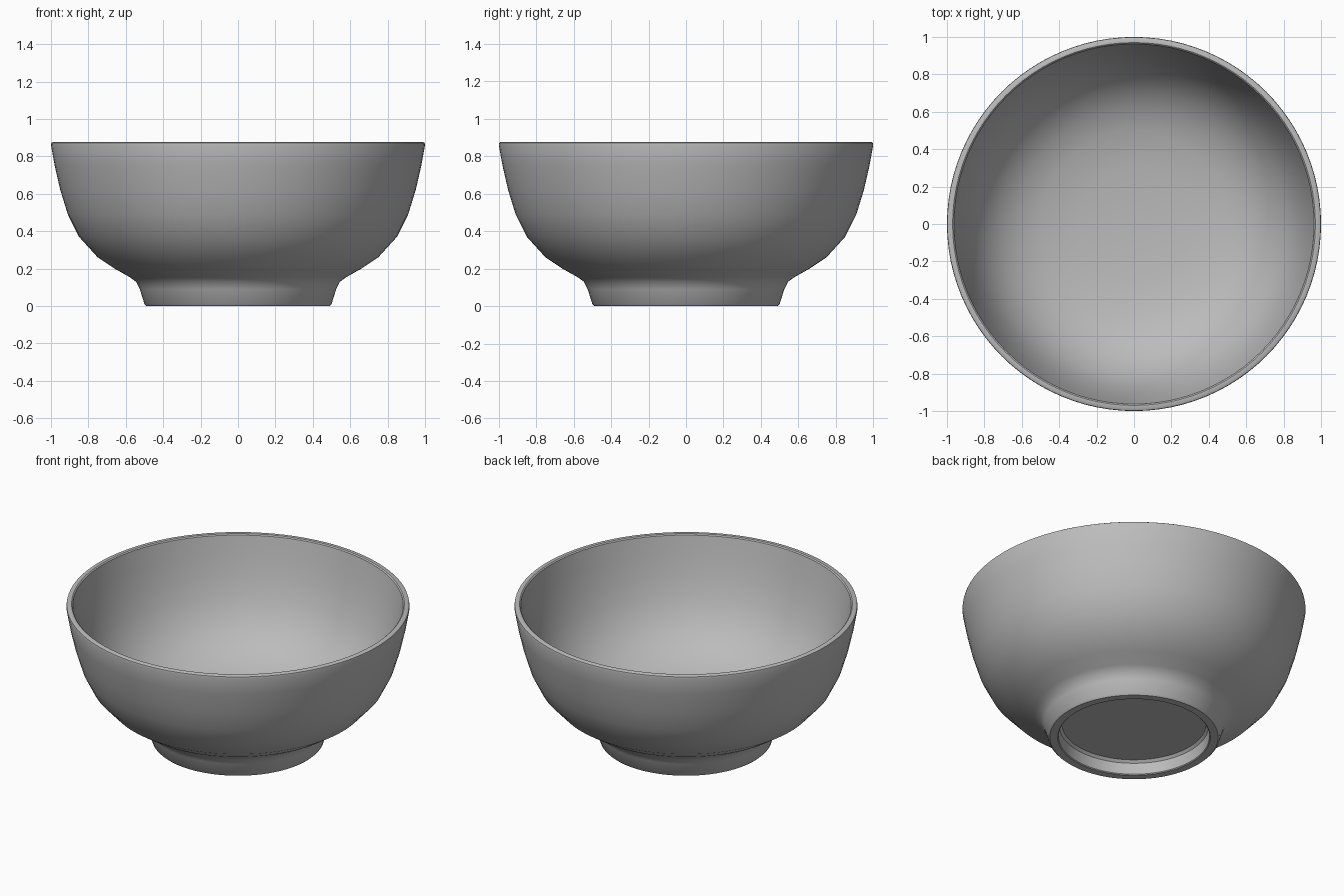
import bpy
import bmesh
import math

cube = bpy.data.objects.get("Cube")
if cube:
    bpy.data.objects.remove(cube, do_unlink=True)

# Single glaze colour
glaze = bpy.data.materials.new("grey_ceramic")
glaze.use_nodes = True
colour = (0.5, 0.5, 0.5, 1)
glaze.diffuse_color = colour
glaze.node_tree.nodes["Principled BSDF"].inputs["Base Color"].default_value = colour

# Cross-section (radius, height): foot recess, foot ring, outer wall, rim, inner wall
foot = [(0, 0.09), (0.42, 0.09), (0.435, 0.075), (0.44, 0.005), (0.445, 0),
        (0.49, 0), (0.5, 0.01), (0.525, 0.09), (0.545, 0.13), (0.58, 0.155)]
outer = [(0.66, 0.2), (0.75, 0.26), (0.85, 0.37), (0.91, 0.49),
         (0.95, 0.62), (0.98, 0.75), (1, 0.86)]
rim = [(0.998, 0.872), (0.992, 0.876), (0.97, 0.876), (0.963, 0.87)]
inner = [(0.94, 0.75), (0.91, 0.63), (0.87, 0.51), (0.81, 0.39),
         (0.72, 0.29), (0.62, 0.225), (0.5, 0.18), (0.3, 0.15), (0, 0.14)]

# Spin the section into the bowl
bm = bmesh.new()
verts = [bm.verts.new((r, 0, z)) for r, z in foot + outer + rim + inner]
edges = [bm.edges.new(pair) for pair in zip(verts, verts[1:])]
bmesh.ops.spin(bm, geom=verts + edges, cent=(0, 0, 0), axis=(0, 0, 1),
               angle=2 * math.pi, steps=96, use_merge=False)
bmesh.ops.remove_doubles(bm, verts=bm.verts, dist=0.0005)
bmesh.ops.recalc_face_normals(bm, faces=bm.faces)

mesh = bpy.data.meshes.new("bowl")
bm.to_mesh(mesh)
bm.free()
mesh.materials.append(glaze)
bowl = bpy.data.objects.new("bowl", mesh)
bpy.context.collection.objects.link(bowl)

# Smooth wall with crisp rim and foot edges
bpy.ops.object.select_all(action="DESELECT")
bowl.select_set(True)
bpy.context.view_layer.objects.active = bowl
bpy.ops.object.shade_smooth_by_angle(angle=math.radians(35))
